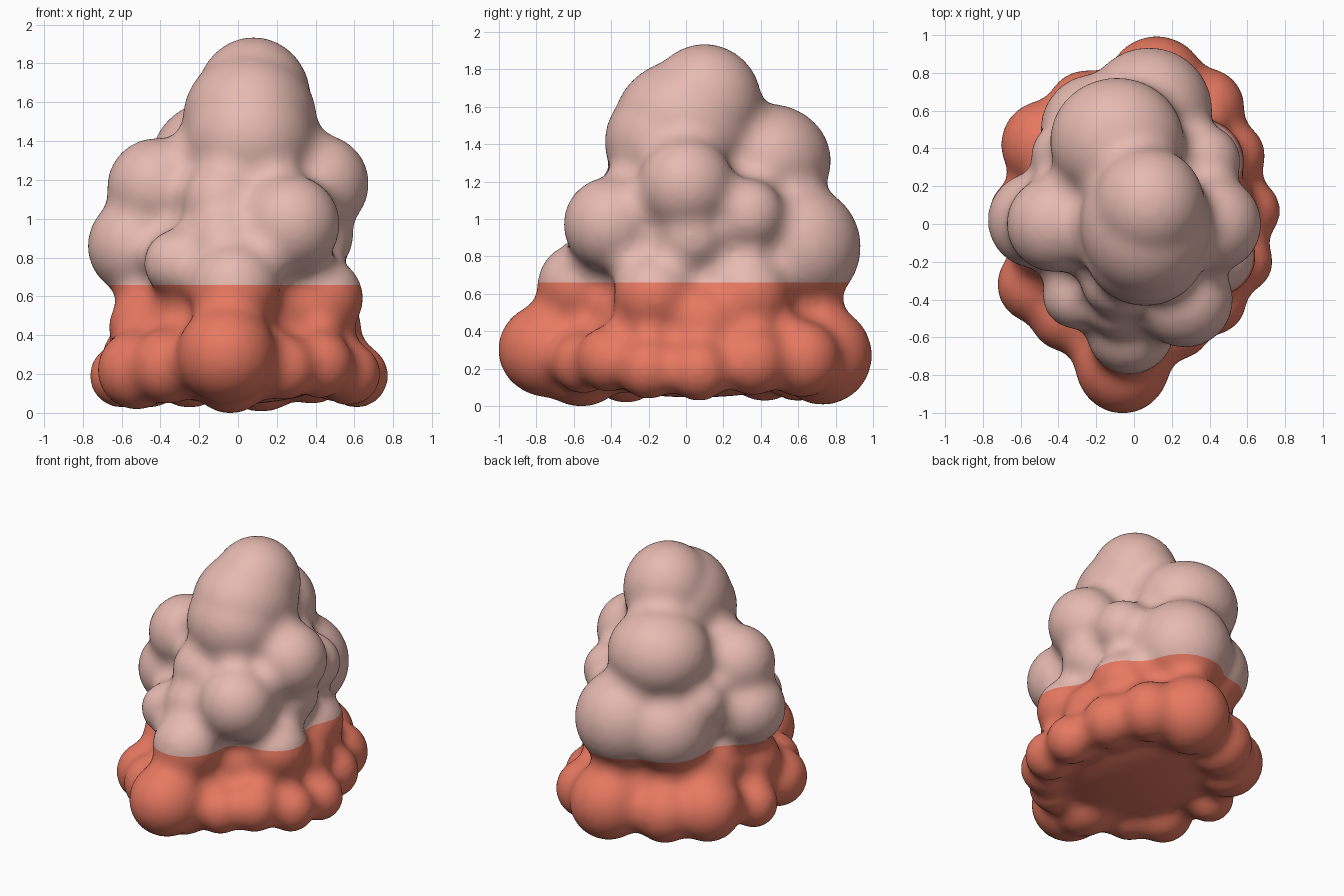
import bpy, bmesh
from mathutils import Matrix, Vector

cube = bpy.data.objects.get("Cube")
if cube:
    bpy.data.objects.remove(cube, do_unlink=True)

PAINT_LINE = 0.66
FILLET = 0.07    # radius of the soft creases between lumps
SHRINK = 0.006   # size lost when the skin is smoothed


def make_material(name, color):
    mat = bpy.data.materials.new(name)
    mat.use_nodes = True
    mat.diffuse_color = (*color, 1)
    shader = mat.node_tree.nodes["Principled BSDF"]
    shader.inputs["Base Color"].default_value = (*color, 1)
    shader.inputs["Roughness"].default_value = 0.8
    return mat


def add_ball(bm, center, size):
    """Add one round lump, swollen by the fillet; size is a radius or three."""
    radii = size if isinstance(size, tuple) else (size, size, size)
    swollen = [r + FILLET + SHRINK for r in radii]
    matrix = Matrix.Translation(center) @ Matrix.Diagonal((*swollen, 1))
    bmesh.ops.create_icosphere(bm, subdivisions=4, radius=1, matrix=matrix)


def add_remesh(obj, name, voxel):
    mod = obj.modifiers.new(name, "REMESH")
    mod.mode = "VOXEL"
    mod.voxel_size = voxel


# Solid core that fills the space between the lumps
core = [
    ((0, 0.05, 0.28), (0.6, 0.78, 0.22)),
    ((-0.02, 0.08, 0.5), (0.55, 0.62, 0.3)),
    ((0, 0.1, 0.85), (0.44, 0.48, 0.55)),
]

# Tall egg-shaped crown with a second lump behind it
crown = [
    ((0.08, 0.1, 1.63), (0.29, 0.3, 0.31)),
    ((0.06, 0, 1.52), (0.34, 0.38, 0.34)),
    ((0.06, -0.1, 1.42), (0.33, 0.33, 0.32)),
    ((-0.09, 0.44, 1.32), (0.35, 0.33, 0.3)),
]

# Lumps around the middle
middle = [
    ((-0.42, 0, 1.17), 0.25),
    ((-0.52, 0.02, 0.87), 0.25),
    ((-0.36, 0.36, 1.0), 0.18),
    ((0.42, 0, 1.19), 0.25),
    ((0.4, 0.03, 0.92), 0.19),
    ((0.37, 0.33, 1.03), 0.19),
    ((0.27, -0.4, 0.98), 0.25),
    ((-0.31, -0.38, 0.78), 0.17),
    ((0.08, 0.6, 0.86), 0.33),
    ((-0.2, 0.5, 0.82), 0.29),
    ((0.43, -0.17, 0.6), 0.21),
    ((0.36, 0.33, 0.6), 0.22),
    ((-0.45, -0.08, 0.45), 0.21),
    ((0.42, 0.1, 0.45), 0.21),
]

# Column running down the front to the foot
column = [
    ((-0.08, -0.29, 1.1), 0.2),
    ((-0.07, -0.4, 0.88), 0.2),
    ((-0.02, -0.56, 0.65), 0.23),
    ((-0.06, -0.73, 0.31), (0.25, 0.27, 0.25)),
    ((-0.04, -0.56, 0.25), (0.22, 0.25, 0.24)),
]

# Ring of lumps round the base
base = [
    ((0.12, 0.73, 0.28), 0.26),
    ((0.38, 0.62, 0.26), 0.2),
    ((0.51, 0.36, 0.25), 0.18),
    ((0.61, 0.07, 0.2), 0.16),
    ((0.57, -0.2, 0.21), 0.16),
    ((0.42, -0.41, 0.26), 0.17),
    ((0.24, -0.55, 0.24), 0.16),
    ((-0.36, -0.48, 0.25), 0.19),
    ((-0.52, -0.32, 0.23), 0.2),
    ((-0.6, 0.07, 0.2), 0.16),
    ((-0.47, 0.42, 0.27), 0.23),
    ((-0.25, 0.6, 0.25), 0.21),
]

bm = bmesh.new()
for group in (core, crown, middle, column, base):
    for center, size in group:
        add_ball(bm, center, size)
mesh = bpy.data.meshes.new("lumpy_mound")
bm.to_mesh(mesh)
bm.free()
mound = bpy.data.objects.new("lumpy_mound", mesh)
bpy.context.collection.objects.link(mound)

# Fuse the swollen lumps, draw the skin back in so creases round off, soften
add_remesh(mound, "fuse", 0.022)
draw_in = mound.modifiers.new("draw_in", "DISPLACE")
draw_in.mid_level = 0
draw_in.strength = -FILLET
add_remesh(mound, "even_out", 0.022)
soften = mound.modifiers.new("soften", "SMOOTH")
soften.factor = 0.5
soften.iterations = 12
bpy.context.view_layer.update()
graph = bpy.context.evaluated_depsgraph_get()
skin = bpy.data.meshes.new_from_object(mound.evaluated_get(graph))
mound.modifiers.clear()
mound.data = skin
bpy.data.meshes.remove(mesh)
skin.name = "lumpy_mound"

# Stand the mound on the ground
bm = bmesh.new()
bm.from_mesh(skin)
lowest = min(v.co.z for v in bm.verts)
bmesh.ops.translate(bm, verts=bm.verts[:], vec=Vector((0, 0, -lowest)))

# Two colours, split by a level cut
skin.materials.clear()
skin.materials.append(make_material("dusty_pink", (0.79, 0.49, 0.44)))
skin.materials.append(make_material("coral_orange", (0.8, 0.19, 0.12)))
bmesh.ops.bisect_plane(bm, geom=bm.verts[:] + bm.edges[:] + bm.faces[:],
                       plane_co=Vector((0, 0, PAINT_LINE)),
                       plane_no=Vector((0, 0, 1)))
for face in bm.faces:
    face.material_index = int(face.calc_center_median().z < PAINT_LINE)
    face.smooth = True
bm.to_mesh(skin)
bm.free()
